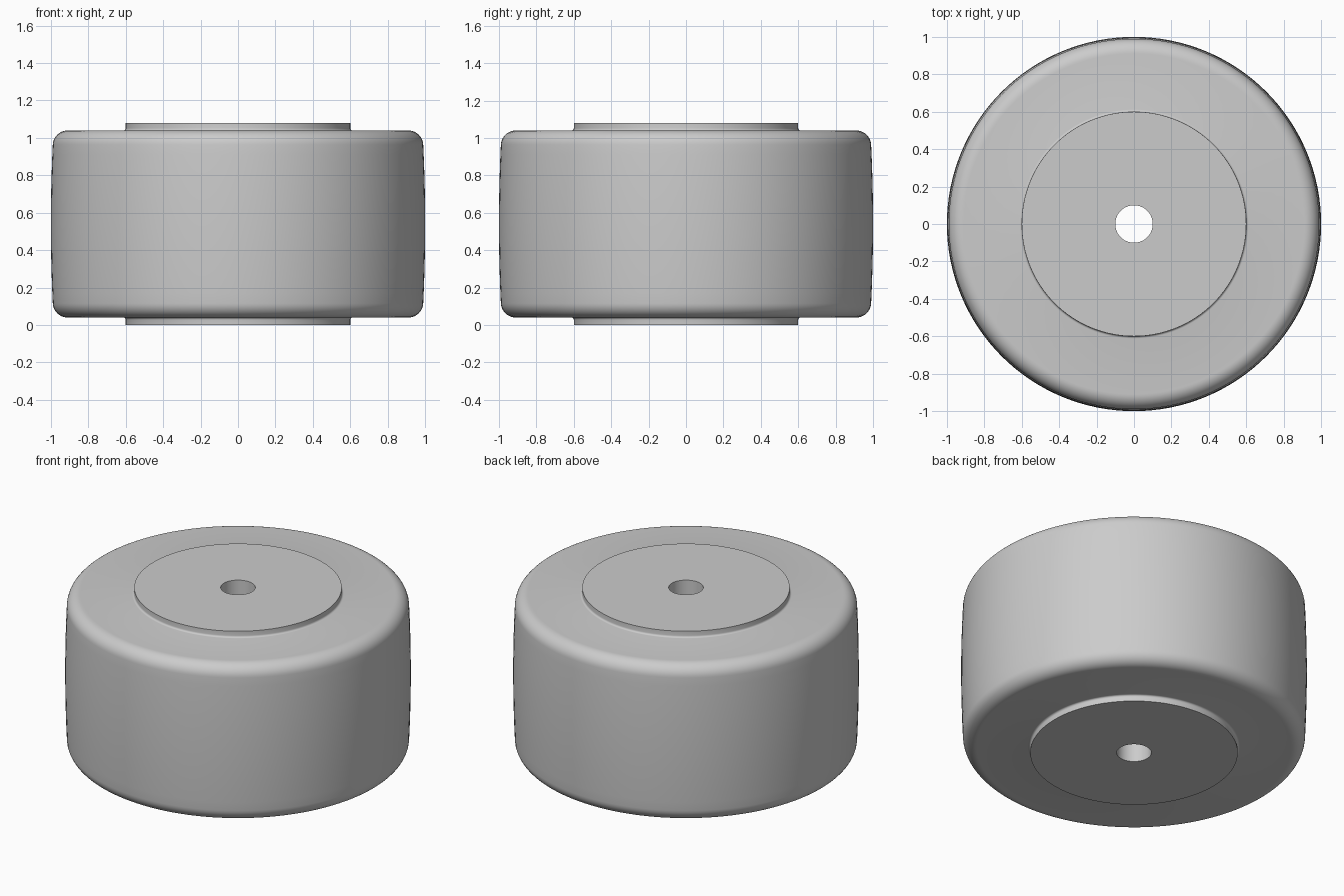
import bpy, bmesh
from math import sin, cos, pi, radians

cube = bpy.data.objects.get("Cube")
if cube:
    bpy.data.objects.remove(cube, do_unlink=True)

SEGMENTS = 128
MID = 0.54          # mid height of the roller
BORE, HUB, RIM = 0.1, 0.6, 0.99
CORNER, FILLET = 0.08, 0.012
FACE = 0.5          # half width of the tread body

grey = bpy.data.materials.new("plain grey")
grey.use_nodes = True
colour = (0.6, 0.6, 0.6, 1)
grey.diffuse_color = colour
grey.node_tree.nodes["Principled BSDF"].inputs["Base Color"].default_value = colour


def arc(r, h, radius, start, end, steps):
    """Points on a circular arc in the (radius, height) plane."""
    angles = [radians(start + (end - start) * i / steps) for i in range(steps + 1)]
    return [(r + radius * cos(a), h + radius * sin(a)) for a in angles]


# Upper half of the section: bore, hub face, hub fillet, rounded corner
upper = [(BORE, MID), (HUB, MID)]
upper += arc(HUB + FILLET, FACE + FILLET, FILLET, 180, 270, 4)
upper += arc(RIM - CORNER, FACE - CORNER, CORNER, 90, 3, 10)

# Crowned tread, bulging to full radius at mid height
edge_r, edge_h = upper[-1]
for i in range(1, 8):
    t = 1 - i / 8
    upper.append((1 - (1 - edge_r) * t * t, edge_h * t))

# Mirror the section and spin it into a closed ring
profile = upper + [(1, 0)] + [(r, -h) for r, h in reversed(upper)]
bm = bmesh.new()
rings = []
for s in range(SEGMENTS):
    a = 2 * pi * s / SEGMENTS
    rings.append([bm.verts.new((r * cos(a), r * sin(a), MID + h)) for r, h in profile])
for s in range(SEGMENTS):
    here, there = rings[s], rings[(s + 1) % SEGMENTS]
    for i in range(len(profile)):
        j = (i + 1) % len(profile)
        bm.faces.new((here[i], here[j], there[j], there[i]))
bmesh.ops.recalc_face_normals(bm, faces=bm.faces)

mesh = bpy.data.meshes.new("roller")
bm.to_mesh(mesh)
bm.free()
mesh.materials.append(grey)
roller = bpy.data.objects.new("roller", mesh)
bpy.context.collection.objects.link(roller)

# Smooth shading with sharp hub and bore edges
bpy.ops.object.select_all(action='DESELECT')
roller.select_set(True)
bpy.context.view_layer.objects.active = roller
bpy.ops.object.shade_smooth_by_angle(angle=radians(35))
